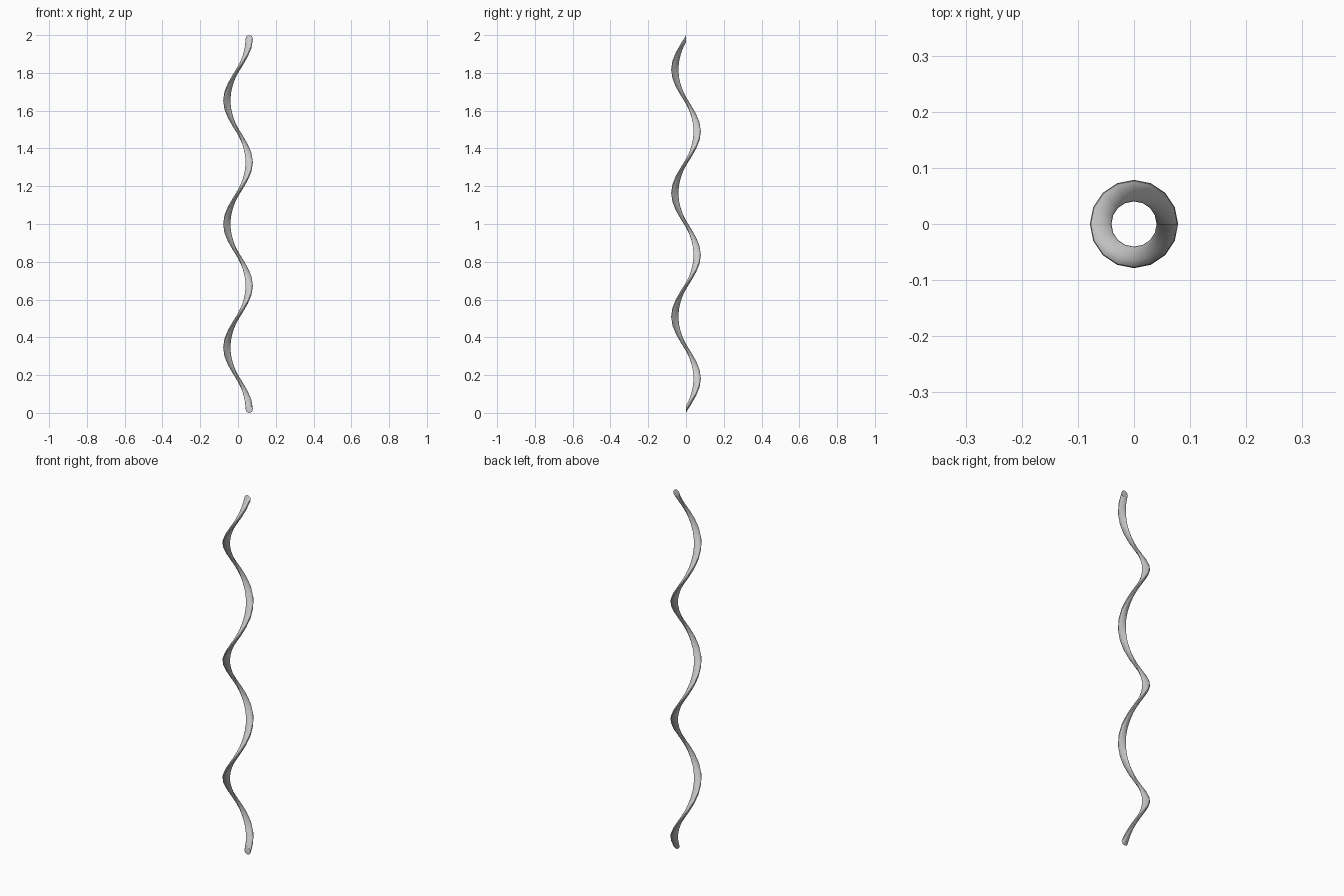
import bpy, bmesh
from math import pi
from mathutils import Matrix, Vector

if "Cube" in bpy.data.objects:
    bpy.data.objects.remove(bpy.data.objects["Cube"])

TURNS, STEPS_PER_TURN = 3, 16
COIL_R, WIRE_R = 0.0594, 0.0192
steps = TURNS * STEPS_PER_TURN
rise = 2.0 - 2 * WIRE_R

bm = bmesh.new()
# upright round profile at the start of the coil
profile = bmesh.ops.create_circle(
    bm, segments=16, radius=WIRE_R,
    matrix=Matrix.Translation((COIL_R, 0, WIRE_R)) @ Matrix.Rotation(pi / 2, 4, 'X'))
# sweep it upwards around z
bmesh.ops.spin(bm, geom=profile["verts"] + bm.edges[:], cent=(0, 0, 0),
               axis=(0, 0, 1), dvec=Vector((0, 0, rise / steps)),
               angle=2 * pi * TURNS, steps=steps, use_merge=False)
# flat end caps
bmesh.ops.holes_fill(bm, edges=[e for e in bm.edges if e.is_boundary], sides=0)
bmesh.ops.recalc_face_normals(bm, faces=bm.faces)

mesh = bpy.data.meshes.new("spiral_rod")
bm.to_mesh(mesh)
bm.free()
rod = bpy.data.objects.new("spiral_rod", mesh)
bpy.context.collection.objects.link(rod)
bpy.context.view_layer.objects.active = rod
rod.select_set(True)
bpy.ops.object.shade_smooth_by_angle(angle=pi / 6)
